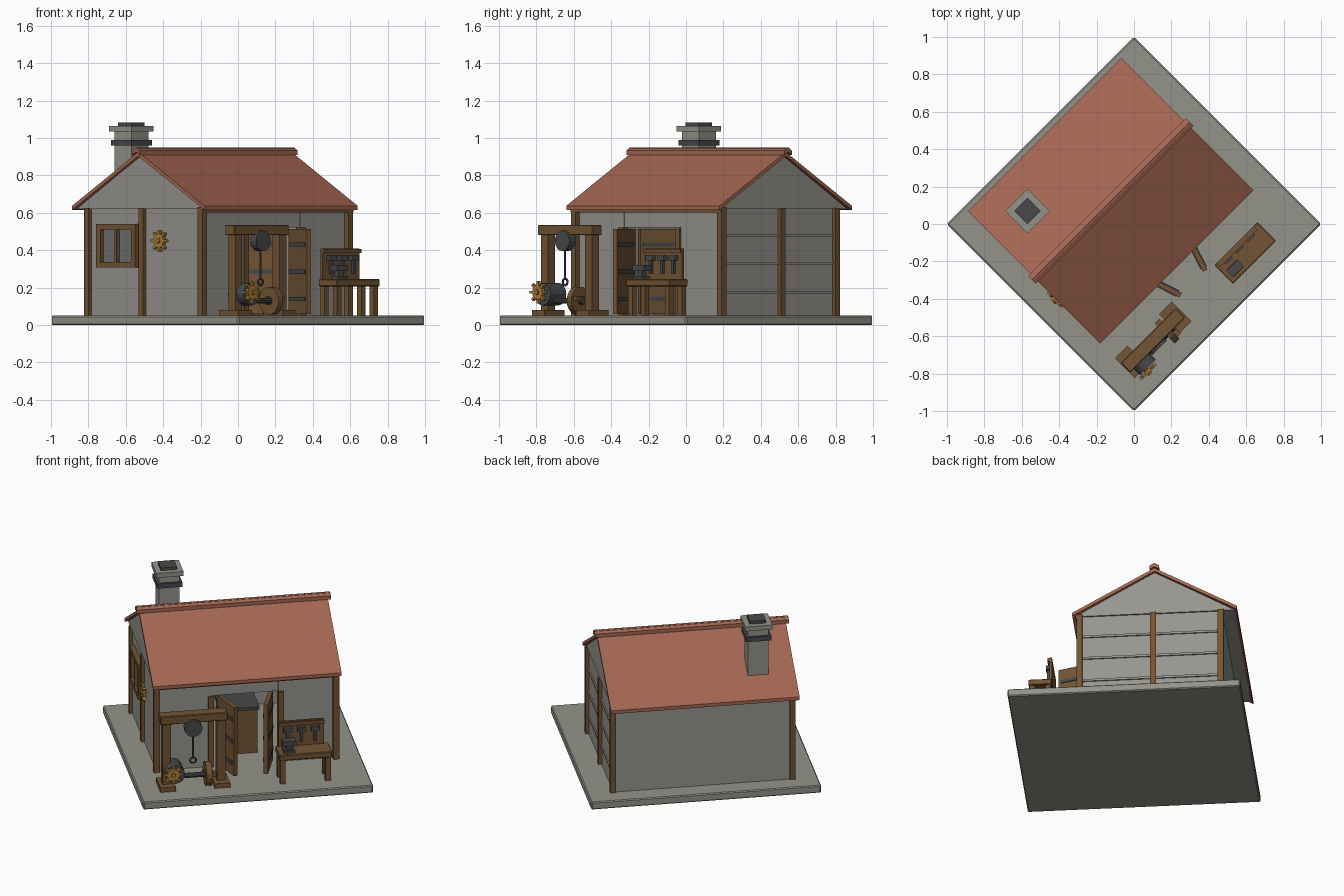
import bpy, bmesh, math
from mathutils import Matrix, Vector

if "Cube" in bpy.data.objects:
    bpy.data.objects.remove(bpy.data.objects["Cube"])

# Everything is laid out square to the house, then turned 45 degrees
TURN = Matrix.Rotation(math.radians(45), 4, 'Z')


def mat(name, r, g, b):
    m = bpy.data.materials.new(name)
    lin = [((c / 255 + 0.055) / 1.055) ** 2.4 for c in (r, g, b)]
    m.diffuse_color = (*lin, 1)
    m.use_nodes = True
    m.node_tree.nodes["Principled BSDF"].inputs["Base Color"].default_value = m.diffuse_color
    return m


WALL = mat("wall_plaster", 150, 149, 143)
STONE = mat("slab_stone", 148, 147, 138)
ROOF = mat("roof_tile", 165, 103, 82)
WOOD = mat("wood", 114, 84, 52)
IRON = mat("iron", 72, 73, 75)
BRASS = mat("brass", 172, 126, 56)
PANE = mat("window_pane", 112, 113, 112)


def finish(name, bm, m):
    bmesh.ops.recalc_face_normals(bm, faces=bm.faces)
    bm.transform(TURN)
    me = bpy.data.meshes.new(name)
    bm.to_mesh(me)
    bm.free()
    me.materials.append(m)
    ob = bpy.data.objects.new(name, me)
    bpy.context.collection.objects.link(ob)
    return ob


def box(name, x, y, z, m, bevel=0.0):
    """Box from (low, high) ranges."""
    bm = bmesh.new()
    mid = [(a + b) / 2 for a, b in (x, y, z)]
    size = [b - a for a, b in (x, y, z)]
    bmesh.ops.create_cube(bm, size=1, matrix=Matrix.Translation(mid) @ Matrix.Diagonal((*size, 1)))
    if bevel:
        bmesh.ops.bevel(bm, geom=bm.edges[:], offset=bevel, segments=1, affect='EDGES')
    return finish(name, bm, m)


def rod(name, c, r, length, axis, m, sides=16):
    """Cylinder centred on c."""
    bm = bmesh.new()
    rot = Vector((0, 0, 1)).rotation_difference(Vector(axis)).to_matrix().to_4x4()
    bmesh.ops.create_cone(bm, cap_ends=True, segments=sides, radius1=r, radius2=r, depth=length,
                          matrix=Matrix.Translation(c) @ rot)
    return finish(name, bm, m)


def prism(name, profile, x0, x1, m):
    """Extrude a (y, z) outline along the ridge direction."""
    bm = bmesh.new()
    f = bm.faces.new([bm.verts.new((x0, y, z)) for y, z in profile])
    ext = bmesh.ops.extrude_face_region(bm, geom=[f])
    bmesh.ops.translate(bm, vec=(x1 - x0, 0, 0), verts=[v for v in ext['geom'] if isinstance(v, bmesh.types.BMVert)])
    return finish(name, bm, m)


def gear(name, c, axis, m):
    """Disc, hub and eight teeth."""
    rod(name + "_disc", c, 0.038, 0.02, axis, m)
    rod(name + "_hub", c, 0.014, 0.04, axis, m, 10)
    rot = Vector((0, 0, 1)).rotation_difference(Vector(axis)).to_matrix().to_4x4()
    bm = bmesh.new()
    for i in range(8):
        t = Matrix.Translation(c) @ rot @ Matrix.Rotation(i * math.pi / 4, 4, 'Z')
        t = t @ Matrix.Translation((0.045, 0, 0)) @ Matrix.Diagonal((0.028, 0.014, 0.018, 1))
        bmesh.ops.create_cube(bm, size=1, matrix=t)
    finish(name + "_teeth", bm, m)


G = 0.05                        # ground slab top
RID = 0.175                     # ridge position
box("ground_slab", (-.707, .707), (-.707, .707), (0, G), STONE, 0.006)

# Walls
for s, n in ((-1, "left"), (1, "right")):
    a, b = sorted((s * .55, s * .52))
    box(n + "_wall", (a, b), (-.27, .585), (G, .63), WALL)
box("back_wall", (-.54, .54), (.56, .585), (G, .63), WALL)
box("front_wall_left", (-.54, -.2), (-.27, -.245), (G, .63), WALL)
box("front_wall_right", (.2, .54), (-.27, -.245), (G, .63), WALL)
box("door_lintel", (-.2, .2), (-.265, -.245), (.52, .63), WALL)
prism("gable_block", [(-.31, .62), (.66, .62), (RID, .905)], -.56, .56, WALL)

# Corner and middle posts, front beam
for s in (-1, 1):
    for y in (-.283, .165, .577):
        x = s * .552
        box("post", (x - .018, x + .018), (y - .018, y + .018), (G, .625), WOOD)
    x = s * .215
    box("door_post", (x - .017, x + .017), (-.283, -.24), (G, .52), WOOD)
box("front_beam", (-.57, .57), (-.305, -.265), (.602, .63), WOOD)

# Rails on the right end wall
for z in (.175, .33, .48):
    box("wall_rail", (.549, .558), (-.265, .57), (z - .007, z + .007), WALL)

# Roof slopes and ridge caps
for s, n in ((-1, "front"), (1, "back")):
    y = RID + s * .5
    prism(n + "_roof", [(RID, .925), (y, .637), (y, .615), (RID, .903)], -.58, .58, ROOF)
    prism(n + "_ridge_cap", [(RID, .95), (RID + s * .028, .934), (RID + s * .028, .91), (RID, .925)], -.597, .597, ROOF)
rod("ridge_roll", (0, RID, .937), .013, 1.194, (1, 0, 0), ROOF, 8)

# Chimney
for n, h, z0, z1, m in (("chimney_stack", .064, .66, 1.04, STONE), ("chimney_band", .078, .96, .99, IRON),
                        ("chimney_cap", .084, 1.035, 1.065, STONE), ("chimney_flue", .05, 1.06, 1.083, IRON)):
    box(n, (-.354 - h, -.354 + h), (.452 - h, .452 + h), (z0, z1), m)

# Window on the left end wall
box("window_pane", (-.556, -.549), (.23, .46), (.33, .52), PANE)
for y in (.215, .347, .478):
    w = .008 if y == .347 else .016
    box("window_upright", (-.578, -.55), (y - w, y + w), (.315, .535), WOOD)
for z in (.322, .525):
    box("window_bar", (-.58, -.55), (.2, .494), (z - .014, z + .014), WOOD)
gear("wall_gear", (-.582, .01, .45), (1, 0, 0), BRASS)

# Double doors swung open, with iron straps on both sides
for s, n in ((-1, "left"), (1, "right")):
    hinge, tip = Vector((s * .16, -.24, 0)), Vector((s * .092, -.445, 0))
    d = tip - hinge
    frame = Matrix.Translation((hinge + tip) / 2) @ Matrix.Rotation(math.atan2(d.y, d.x), 4, 'Z')
    for part, size, zs, m in (("_door", (d.length, .026, .455), (.287,), WOOD),
                              ("_door_straps", (d.length * .85, .038, .022), (.14, .285, .43), IRON)):
        bm = bmesh.new()
        for z in zs:
            bmesh.ops.create_cube(bm, size=1, matrix=frame @ Matrix.Translation((0, 0, z)) @ Matrix.Diagonal((*size, 1)))
        finish(n + part, bm, m)

# Counter inside the doorway
box("counter", (-.12, .1), (-.12, .08), (G, .34), WOOD)
box("counter_top", (-.13, .11), (-.13, .09), (.34, .36), IRON)

# Hoist frame
for x in (-.532, -.198):
    box("hoist_post", (x - .026, x + .026), (-.538, -.486), (G, .49), WOOD)
    box("hoist_foot", (x - .048, x + .048), (-.585, -.435), (G, .08), WOOD)
box("hoist_beam", (-.575, -.16), (-.547, -.475), (.48, .535), WOOD, .004)
rod("pulley", (-.372, -.542, .45), .055, .045, (0, 1, 0), IRON)
rod("hoist_chain", (-.372, -.542, .33), .006, .16, (0, 0, 1), IRON, 8)
bpy.ops.mesh.primitive_torus_add(major_segments=16, minor_segments=6, major_radius=.018, minor_radius=.006,
                                 location=TURN @ Vector((-.372, -.542, .23)), rotation=(math.pi / 2, 0, math.pi / 4))
ring = bpy.context.object
ring.name = "hoist_ring"
ring.data.materials.append(IRON)

# Winch drum, gear, shaft and hand wheel
rod("winch_drum", (-.49, -.535, .165), .06, .12, (0, 1, 0), IRON)
gear("winch_gear", (-.505, -.61, .175), (0, 1, 0), BRASS)
rod("winch_shaft", (-.36, -.54, .13), .016, .24, (1, 0, 0), IRON, 10)
rod("hand_wheel", (-.28, -.53, .13), .075, .035, (1, 0, 0), WOOD, 18)
rod("wheel_hub", (-.28, -.53, .13), .024, .06, (1, 0, 0), IRON, 10)
box("wheel_handle", (-.27, -.235), (-.59, -.555), (.13, .155), WOOD)

# Work bench with tool board
box("bench_top", (.148, .474), (-.6, -.46), (.207, .245), WOOD, .004)
for x in (.172, .45):
    for y in (-.578, -.482):
        box("bench_leg", (x - .016, x + .016), (y - .016, y + .016), (G, .21), WOOD)
box("tool_board", (.165, .445), (-.475, -.46), (.245, .41), WOOD)
box("tool_rail", (.165, .445), (-.488, -.474), (.385, .405), WOOD)
for x in (.22, .305, .39):
    box("hammer_head", (x - .026, x + .026), (-.5, -.475), (.345, .372), IRON)
    box("hammer_handle", (x - .009, x + .009), (-.493, -.477), (.275, .35), IRON)

# Small anvil
for n, x, y, z in (("anvil_base", .035, .028, (.245, .262)), ("anvil_waist", .02, .016, (.262, .29)),
                   ("anvil_face", .042, .026, (.29, .322))):
    box(n, (.215 - x, .215 + x), (-.55 - y, -.55 + y), z, IRON)
